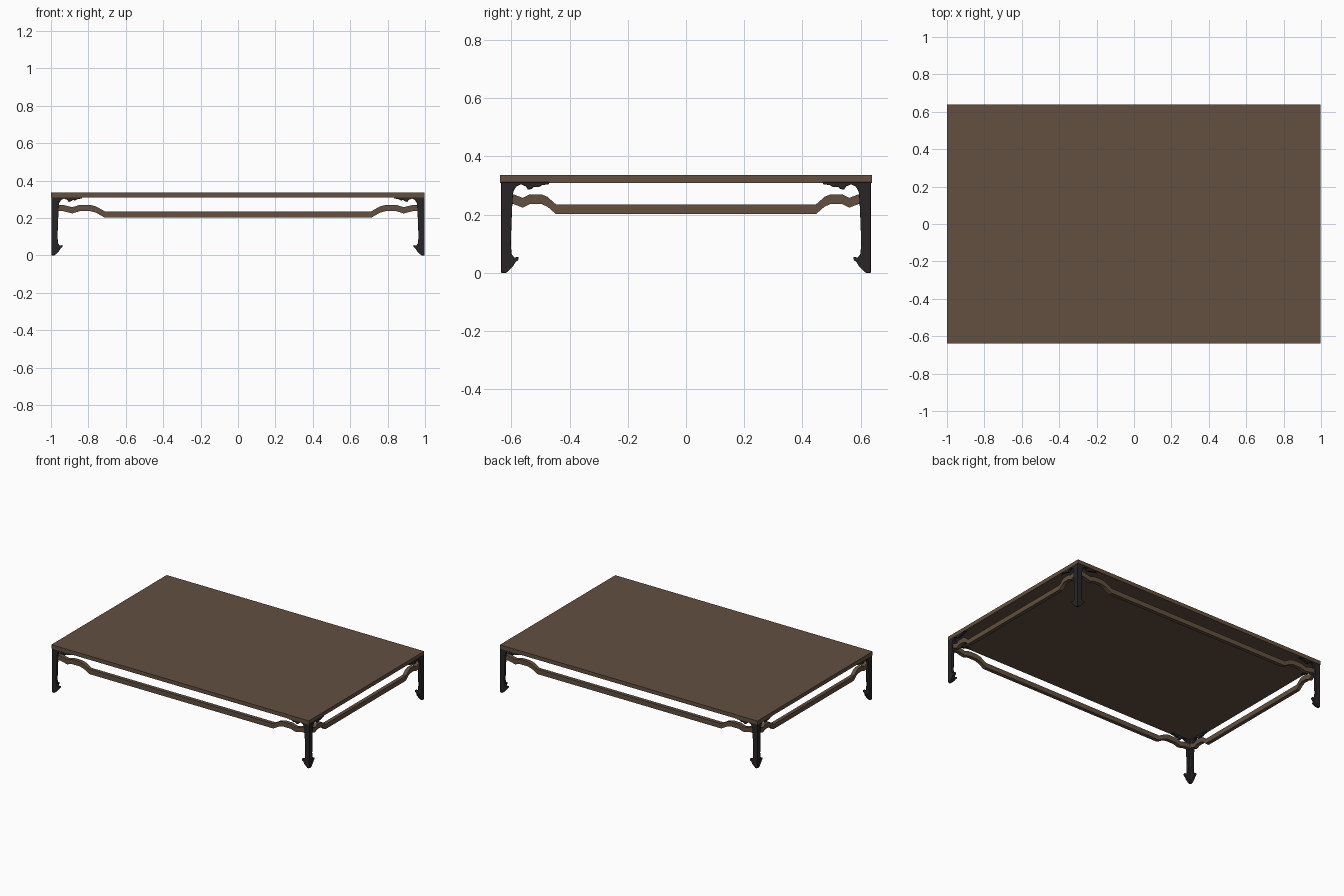
import bpy, bmesh

if "Cube" in bpy.data.objects:
    bpy.data.objects.remove(bpy.data.objects["Cube"])

HX, HY = 0.998, 0.635      # outer corner of the legs


def material(name, rgb):
    m = bpy.data.materials.new(name)
    m.diffuse_color = (*rgb, 1)
    m.use_nodes = True
    m.node_tree.nodes["Principled BSDF"].inputs["Base Color"].default_value = m.diffuse_color
    return m


wood = material("brown_wood", (0.122, 0.080, 0.051))
dark = material("dark_wood", (0.021, 0.018, 0.019))


def make_object(name, bm, mat):
    bmesh.ops.recalc_face_normals(bm, faces=bm.faces)
    me = bpy.data.meshes.new(name)
    bm.to_mesh(me)
    bm.free()
    me.materials.append(mat)
    ob = bpy.data.objects.new(name, me)
    bpy.context.collection.objects.link(ob)
    return ob


def add_plate(bm, outline, d0, d1, place):
    """Extrude a (u, z) outline from depth d0 to d1; place maps (u, d, z) to 3D."""
    a = [bm.verts.new(place(u, d0, z)) for u, z in outline]
    b = [bm.verts.new(place(u, d1, z)) for u, z in outline]
    bm.faces.new(a)
    bm.faces.new(b[::-1])
    n = len(a)
    for i in range(n):
        j = (i + 1) % n
        bm.faces.new((a[j], a[i], b[i], b[j]))


# Table top: one flat slab
bm = bmesh.new()
bmesh.ops.create_cube(bm, size=1)
for v in bm.verts:
    v.co = (v.co.x * 1.996 - 0.002, v.co.y * 1.277, v.co.z * 0.027 + 0.3225)
make_object("table_top", bm, wood)

# Legs: two carved plates meeting at each corner, with bracket and foot spur
LEG = [(0, 0.312), (0.165, 0.312), (0.164, 0.304), (0.142, 0.302), (0.128, 0.294),
       (0.114, 0.296), (0.104, 0.288), (0.092, 0.286), (0.085, 0.297), (0.068, 0.304),
       (0.052, 0.297), (0.042, 0.280), (0.039, 0.250), (0.036, 0.180), (0.033, 0.100),
       (0.036, 0.065), (0.045, 0.053), (0.060, 0.055), (0.059, 0.045), (0.048, 0.035),
       (0.040, 0.022), (0.028, 0.010), (0.018, 0.001), (0.006, 0.0), (0, 0.006)]
T = 0.018
for sx, sy, name in ((-1, -1, "front_left_leg"), (1, -1, "front_right_leg"),
                     (-1, 1, "back_left_leg"), (1, 1, "back_right_leg")):
    bm = bmesh.new()
    add_plate(bm, LEG, 0, T, lambda u, d, z: (sx * (HX - u), sy * (HY - d), z))
    add_plate(bm, LEG, 0, T, lambda u, d, z: (sx * (HX - d), sy * (HY - u), z))
    leg = make_object(name, bm, dark)
    bev = leg.modifiers.new("soft_edges", "BEVEL")
    bev.width = 0.002
    bev.segments = 2

# Stretchers: humped rails just inside the legs, hump shortened on the ends
RAIL = [(0.022, 0.253), (0.065, 0.253), (0.112, 0.241), (0.150, 0.253),
        (0.210, 0.253), (0.240, 0.245), (0.285, 0.219)]
H = 0.0168


def rail_outline(half, k):
    left = [(-half + max(u * k, 0.02), z) for u, z in RAIL]
    path = left + [(-u, z) for u, z in reversed(left)]
    return [(u, z + H) for u, z in path] + [(u, z - H) for u, z in reversed(path)]


long_rail = rail_outline(HX, 1.0)
short_rail = rail_outline(HY, 0.66)
for s, long_name, short_name in ((-1, "front_stretcher", "left_stretcher"),
                                 (1, "back_stretcher", "right_stretcher")):
    bm = bmesh.new()
    add_plate(bm, long_rail, 0.008, 0.034, lambda u, d, z: (u, s * (HY - d), z))
    make_object(long_name, bm, wood)
    bm = bmesh.new()
    add_plate(bm, short_rail, 0.008, 0.034, lambda u, d, z: (s * (HX - d), u, z))
    make_object(short_name, bm, wood)
